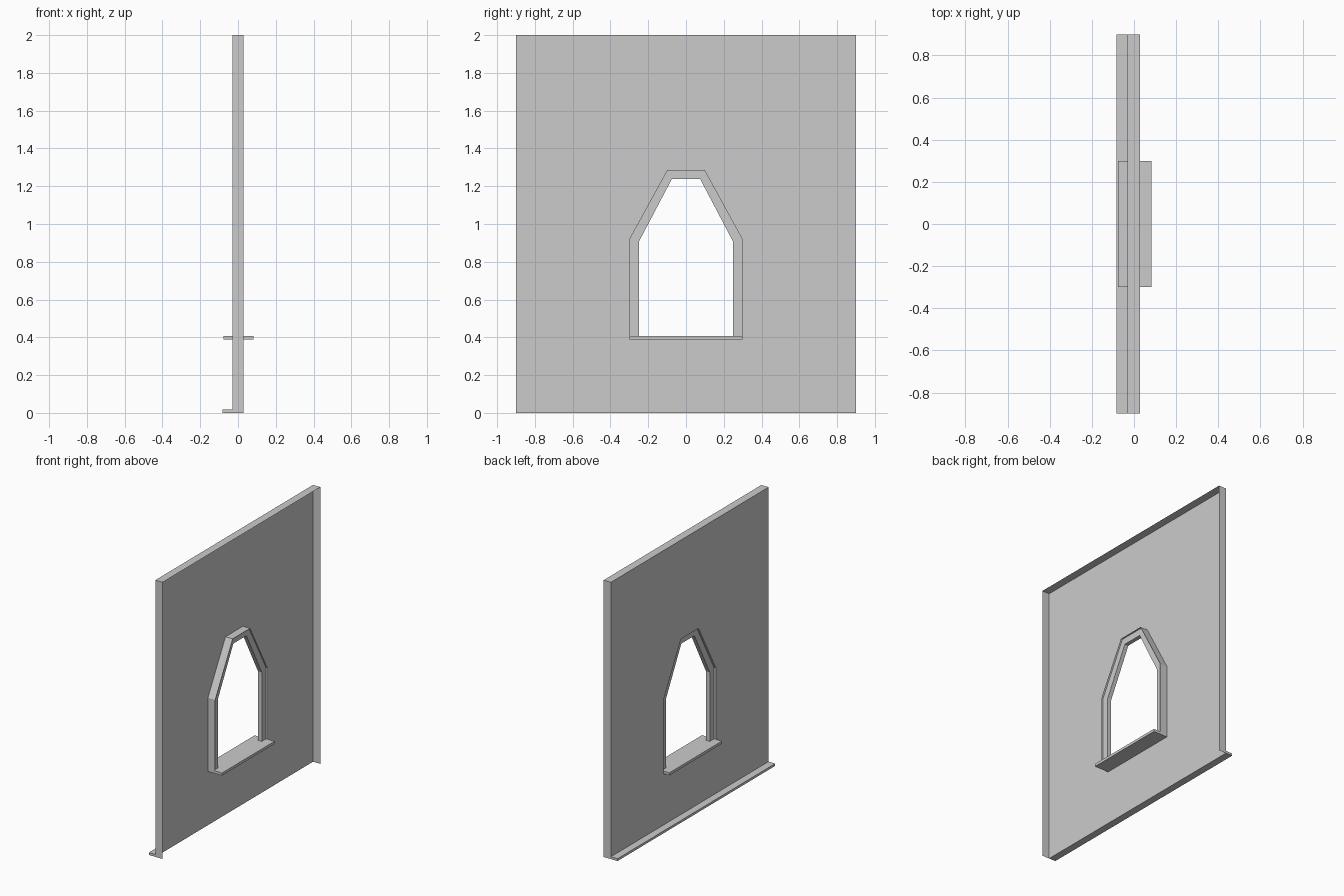
import bpy, bmesh

if "Cube" in bpy.data.objects:
    bpy.data.objects.remove(bpy.data.objects["Cube"])

X_BACK, X_OPEN = -0.03, 0.028      # panel side and open side of the wall shell
SILL_Z0, SILL_Z1 = 0.388, 0.407

# half profiles of the window (y, z), from sill up to the peak
OUTER = [(0.3, SILL_Z0), (0.3, 0.92), (0.1, 1.285)]
INNER = [(0.25, SILL_Z0), (0.25, 0.905), (0.075, 1.238)]


def full(half):
    return half + [(-y, z) for y, z in reversed(half)]


def finish(name, bm):
    mesh = bpy.data.meshes.new(name)
    bm.to_mesh(mesh)
    bm.free()
    obj = bpy.data.objects.new(name, mesh)
    bpy.context.collection.objects.link(obj)
    return obj


def box(name, x0, x1, y0, y1, z0, z1):
    bm = bmesh.new()
    bmesh.ops.create_cube(bm, size=1)
    for v in bm.verts:
        v.co = (x0 + (v.co.x + 0.5) * (x1 - x0),
                y0 + (v.co.y + 0.5) * (y1 - y0),
                z0 + (v.co.z + 0.5) * (z1 - z0))
    return finish(name, bm)


def strip(bm, points, x0, x1):
    """Sheet swept along x from a (y, z) path."""
    a = [bm.verts.new((x0, y, z)) for y, z in points]
    b = [bm.verts.new((x1, y, z)) for y, z in points]
    for i in range(len(points) - 1):
        bm.faces.new((a[i], a[i + 1], b[i + 1], b[i]))


# wall: thin panel with window hole, rim on sides and top, window reveal
bm = bmesh.new()
for s in (1, -1):
    half = [(0, 0), (0.9, 0), (0.9, 2), (0, 2), (0, 1.285)]
    half += OUTER[::-1] + [(0, SILL_Z0)]
    bm.faces.new([bm.verts.new((X_BACK, s * y, z)) for y, z in half])
    strip(bm, [(s * y, z) for y, z in [(0.9, 0), (0.9, 2), (0, 2)]], X_BACK, X_OPEN)
    strip(bm, [(s * y, z) for y, z in OUTER + [(0, 1.285)]], X_BACK, X_OPEN)
bmesh.ops.remove_doubles(bm, verts=bm.verts, dist=1e-5)
bmesh.ops.recalc_face_normals(bm, faces=bm.faces)
bm.normal_update()
panel = max(bm.faces, key=lambda f: f.calc_area())
if panel.normal.x > 0:
    bmesh.ops.reverse_faces(bm, faces=bm.faces)
finish("wall", bm)

# window frame: arch between the outer and inner profile
bm = bmesh.new()
o, n = full(OUTER), full(INNER)
face = bm.faces.new([bm.verts.new((-0.015, y, z)) for y, z in o + n[::-1]])
ext = bmesh.ops.extrude_face_region(bm, geom=[face], use_keep_orig=True)
for v in ext["geom"]:
    if isinstance(v, bmesh.types.BMVert):
        v.co.x = 0.015
bmesh.ops.recalc_face_normals(bm, faces=bm.faces)
finish("window_frame", bm)

# sill through the opening, and drip ledge along the wall foot
box("window_sill", -0.077, 0.082, -0.3, 0.3, SILL_Z0, SILL_Z1)
box("base_ledge", -0.083, X_BACK, -0.9, 0.9, 0, 0.017)
